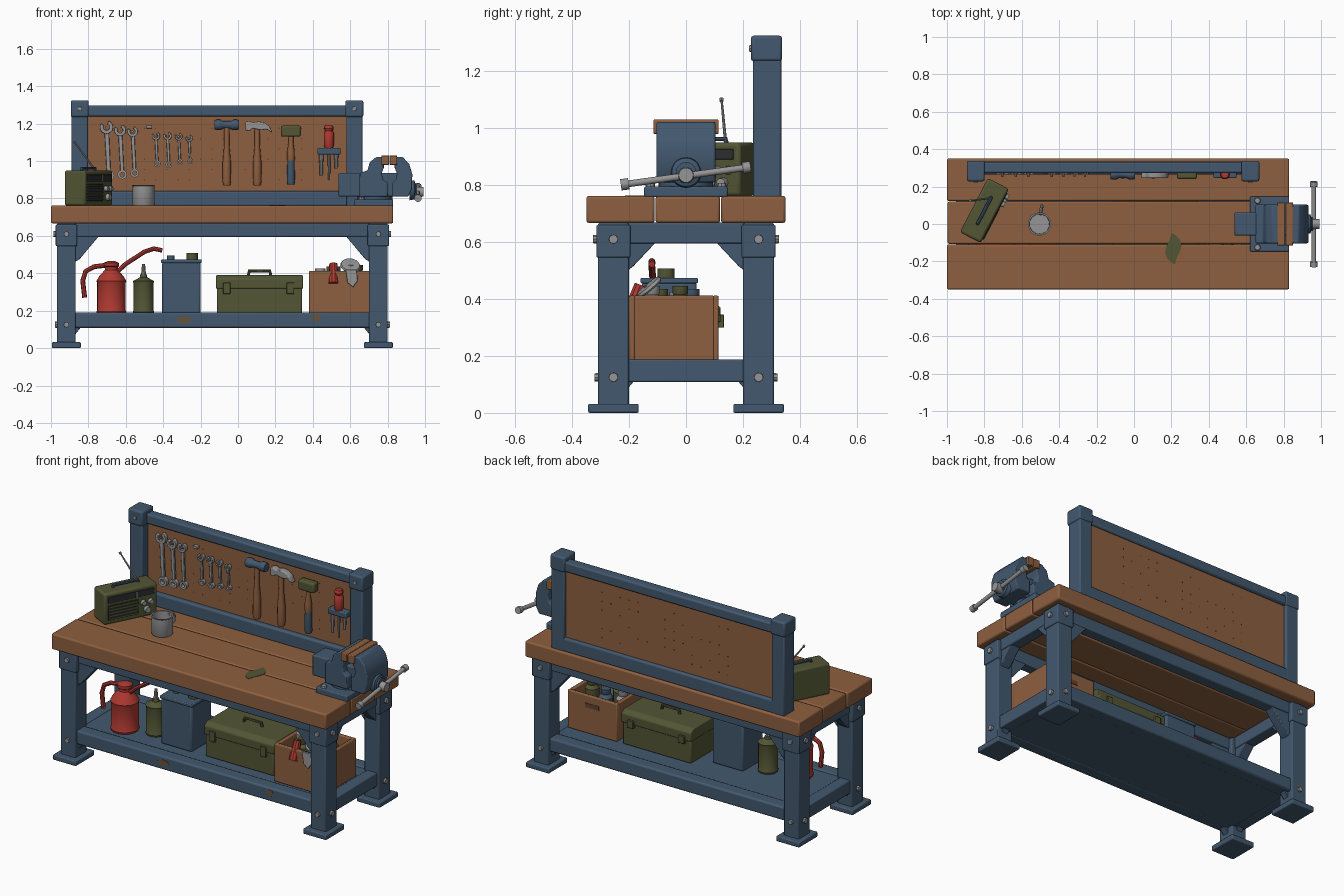
import bpy, bmesh, math, random
from mathutils import Vector, Matrix
random.seed(3)

def material(name, c):
    m = bpy.data.materials.new(name)
    m.diffuse_color = (*c, 1)
    return m
BLUE = material("painted blue steel", (0.055, 0.098, 0.158))
WOOD = material("worn wood", (0.27, 0.115, 0.05))
DARKWOOD = material("dark wood", (0.13, 0.055, 0.025))
RED = material("red paint", (0.42, 0.04, 0.03))
OLIVE = material("olive paint", (0.085, 0.092, 0.035))
STEEL = material("bare steel", (0.30, 0.30, 0.30))
DARK = material("dark metal", (0.025, 0.027, 0.03))
RUST = material("rust", (0.14, 0.085, 0.04))

def finish(name, mat, bm, bev=0):
    bmesh.ops.recalc_face_normals(bm, faces=bm.faces)
    me = bpy.data.meshes.new(name)
    bm.to_mesh(me)
    bm.free()
    me.materials.append(mat)
    ob = bpy.data.objects.new(name, me)
    bpy.context.collection.objects.link(ob)
    if bev:
        b = ob.modifiers.new("bevel", 'BEVEL')
        b.width, b.segments, b.limit_method = bev, 2, 'ANGLE'
    return ob

def prism(name, mat, pts, axis, lo, hi, bev=0):
    put = {'x': lambda a, b: (lo, a, b), 'y': lambda a, b: (a, lo, b), 'z': lambda a, b: (a, b, lo)}[axis]
    bm = bmesh.new()
    f = bm.faces.new([bm.verts.new(put(*p)) for p in pts])
    r = bmesh.ops.extrude_face_region(bm, geom=[f])
    d = Vector([(hi - lo) if a == axis else 0 for a in 'xyz'])
    bmesh.ops.translate(bm, vec=d, verts=[v for v in r['geom'] if isinstance(v, bmesh.types.BMVert)])
    return finish(name, mat, bm, bev)

def box(name, mat, x0, x1, y0, y1, z0, z1, bev=0.006):
    return prism(name, mat, [(x0, y0), (x1, y0), (x1, y1), (x0, y1)], 'z', z0, z1, bev)

def lathe(name, mat, prof, p0, p1=None, n=20):
    # prof: (radius, distance along the axis from p0 towards p1)
    p0 = Vector(p0)
    d = (Vector(p1) - p0).normalized() if p1 else Vector((0, 0, 1))
    M = Matrix.Translation(p0) @ d.to_track_quat('Z', 'Y').to_matrix().to_4x4()
    bm = bmesh.new()
    rings = [[bm.verts.new(M @ Vector((r * math.cos(2 * math.pi * i / n), r * math.sin(2 * math.pi * i / n), h)))
              for i in range(n)] for r, h in prof]
    for a, b in zip(rings, rings[1:]):
        for i in range(n):
            bm.faces.new((a[i], a[(i + 1) % n], b[(i + 1) % n], b[i]))
    bm.faces.new(rings[0])
    bm.faces.new(rings[-1])
    return finish(name, mat, bm)

def rod(name, mat, p0, p1, r, r2=None, n=14):
    return lathe(name, mat, [(r, 0), (r if r2 is None else r2, (Vector(p1) - Vector(p0)).length)], p0, p1, n)

def tube(name, mat, pts, r):
    cu = bpy.data.curves.new(name, 'CURVE')
    cu.dimensions, cu.bevel_depth, cu.bevel_resolution, cu.use_fill_caps = '3D', r, 2, True
    s = cu.splines.new('POLY')
    s.points.add(len(pts) - 1)
    for q, p in zip(s.points, pts):
        q.co = (*p, 1)
    ob = bpy.data.objects.new(name, cu)
    me = bpy.data.meshes.new_from_object(ob)
    bpy.data.objects.remove(ob)
    me.materials.clear()
    me.materials.append(mat)
    ob = bpy.data.objects.new(name, me)
    bpy.context.collection.objects.link(ob)
    return ob

# Table top planks
for i, (a, b) in enumerate([(-0.35, -0.11), (-0.107, 0.12), (0.123, 0.35)]):
    box(f"top_plank_{i}", WOOD, -1 + 0.004 * (i == 1), 0.83, a, b, 0.667, 0.762, 0.009)
stain = [(0.21 + (0.03 + 0.011 * math.cos(2 * t)) * math.cos(t) + 0.008 * math.sin(3 * t), -0.132 + 0.083 * math.sin(t))
         for t in [k * math.pi / 10 for k in range(20)]]
prism("oil_stain", OLIVE, stain, 'z', 0.761, 0.764)

# Legs with feet, collars, bolts and gussets
CX = -0.0835
for sx in (-1, 1):
    for sy in (-1, 1):
        x, y = CX + sx * 0.834, sy * 0.255
        box("leg", BLUE, x - 0.05, x + 0.05, y - 0.054, y + 0.054, 0.02, 0.667)
        box("foot", BLUE, x - 0.077, x + 0.077, y - 0.089, y + 0.089, 0, 0.032)
        box("leg_collar", BLUE, x - 0.057, x + 0.057, y - 0.06, y + 0.06, 0.545, 0.66)
        for z, e in ((0.61, 0.06), (0.125, 0.054)):
            rod("leg_bolt", STEEL, (x, y, z), (x, y + sy * (e + 0.012), z), 0.017, 0.014, 8)
            rod("leg_bolt", STEEL, (x, y, z), (x + sx * (e + 0.008), y, z), 0.019, 0.016, 8)
        ix, iy = x - sx * 0.045, y - sy * 0.05
        prism("long_gusset", BLUE, [(ix, 0.6), (ix, 0.46), (ix - sx * 0.025, 0.475), (ix - sx * 0.13, 0.6)], 'y', y - 0.03, y + 0.03, 0.004)
        prism("side_gusset", BLUE, [(iy, 0.6), (iy, 0.50), (iy - sy * 0.02, 0.515), (iy - sy * 0.10, 0.6)], 'x', x - 0.03, x + 0.03, 0.004)
        prism("lower_gusset", BLUE, [(ix, 0.12), (ix, 0.07), (ix - sx * 0.04, 0.12)], 'y', y - 0.02, y + 0.02, 0.003)
        prism("lower_side_gusset", BLUE, [(iy, 0.12), (iy, 0.085), (iy - sy * 0.03, 0.12)], 'x', x - 0.02, x + 0.02, 0.003)

# Aprons and lower shelf
for s in (-1, 1):
    box("long_apron", BLUE, -0.9, 0.73, s * 0.255 - 0.035, s * 0.255 + 0.035, 0.595, 0.668)
    box("side_apron", BLUE, CX + s * 0.834 - 0.035, CX + s * 0.834 + 0.035, -0.22, 0.22, 0.595, 0.668)
    box("shelf_rail", BLUE, -0.9, 0.73, s * 0.255 - 0.04, s * 0.255 + 0.04, 0.108, 0.19, 0.01)
    box("shelf_side_rail", BLUE, CX + s * 0.834 - 0.035, CX + s * 0.834 + 0.035, -0.22, 0.22, 0.108, 0.188)
box("shelf_plate", BLUE, -0.9, 0.73, -0.24, 0.24, 0.11, 0.183)
for x, z, w in ((-0.29, 0.15, 0.04), (0.42, 0.16, 0.025)):
    prism("rust_patch", RUST, [(x + w * math.cos(t), z + 0.02 * math.sin(t)) for t in range(6)], 'y', -0.297, -0.293)

# Back frame and pegboard
for x in (-0.846, 0.622):
    box("back_post", BLUE, x - 0.043, x + 0.043, 0.235, 0.335, 0.755, 1.3, 0.008)
    box("post_cap", BLUE, x - 0.048, x + 0.048, 0.228, 0.338, 1.235, 1.325, 0.01)
    rod("post_bolt", STEEL, (x, 0.24, 1.28), (x, 0.221, 1.28), 0.013, 0.011, 8)
box("back_top_rail", BLUE, -0.82, 0.6, 0.272, 0.332, 1.238, 1.298, 0.01)
box("back_bottom_rail", BLUE, -0.82, 0.6, 0.265, 0.335, 0.757, 0.84, 0.01)
box("pegboard", WOOD, -0.82, 0.6, 0.292, 0.316, 0.82, 1.25, 0)
for i in range(15):
    for j in range(6):
        if random.random() < 0.55:
            x, z = -0.5 + i * 0.06, 0.9 + j * 0.055
            rod("peg_hole", DARKWOOD, (x, 0.2905, z), (x, 0.3175, z), 0.004, None, 6)

# Wrenches
def arc(cx, cz, ri, ro, a0, a1, n=16):
    A = [math.radians(a0 + (a1 - a0) * k / n) for k in range(n + 1)]
    return [(cx + ro * math.cos(a), cz + ro * math.sin(a)) for a in A] + \
           [(cx + ri * math.cos(a), cz + ri * math.sin(a)) for a in reversed(A)]
def wrench(x, ztop, L, s, tilt):
    def turn(pts):
        c, q = math.cos(tilt), math.sin(tilt)
        return [(x + a * c - b * q, ztop + a * q + b * c) for a, b in pts]
    w = s * 0.36
    prism("wrench_shaft", STEEL, turn([(-w, -1.6 * s), (w, -1.6 * s), (w * 0.9, -L + 1.3 * s), (-w * 0.9, -L + 1.3 * s)]), 'y', 0.27, 0.284, 0.003)
    prism("wrench_jaw", STEEL, turn(arc(0, -s, 0.48 * s, 1.05 * s, 142, 428)), 'y', 0.264, 0.286, 0.002)
    prism("wrench_ring", STEEL, turn(arc(0, -L + 0.75 * s, 0.42 * s, 0.85 * s, 90.5, 449.5, 20)), 'y', 0.264, 0.286)
    rod("wrench_peg", STEEL, (x, 0.25, ztop - s), (x, 0.3, ztop - s), 0.006, None, 8)
for x, z, L, s in ((-0.705, 1.215, 0.32, 0.034), (-0.632, 1.195, 0.29, 0.03), (-0.565, 1.185, 0.27, 0.027),
                   (-0.44, 1.155, 0.185, 0.021), (-0.378, 1.155, 0.19, 0.021), (-0.318, 1.15, 0.17, 0.019), (-0.262, 1.14, 0.155, 0.018)):
    wrench(x, z, L, s, 0.05)
box("tool_hook", STEEL, -0.49, -0.46, 0.27, 0.295, 1.175, 1.19, 0.002)

# Hammers
def handle(name, mat, x, z0, z1, w=0.02):
    h = z1 - z0
    return lathe(name, mat, [(w * 0.9, 0), (w * 1.15, 0.02), (w * 1.1, h * 0.4), (w * 0.7, h * 0.7), (w * 0.75, h)], (x, 0.265, z0), n=12)
handle("mallet_handle", WOOD, -0.06, 0.87, 1.18)
handle("claw_hammer_handle", WOOD, 0.103, 0.87, 1.18)
handle("club_hammer_handle", WOOD, 0.283, 0.99, 1.15, 0.018)
lathe("club_hammer_grip", BLUE, [(0.018, 0), (0.022, 0.015), (0.019, 0.13)], (0.283, 0.265, 0.875), n=12)
lathe("mallet_head", BLUE, [(0.024, 0), (0.028, 0.01), (0.028, 0.03), (0.02, 0.045), (0.02, 0.085), (0.028, 0.1), (0.028, 0.12), (0.024, 0.13)],
      (-0.125, 0.265, 1.193), (0, 0.265, 1.193))
prism("claw_hammer_head", STEEL, [(0.04, 1.165), (0.06, 1.16), (0.08, 1.175), (0.125, 1.165), (0.155, 1.17), (0.185, 1.15),
      (0.17, 1.185), (0.14, 1.207), (0.11, 1.212), (0.08, 1.205), (0.06, 1.215), (0.04, 1.21)], 'y', 0.245, 0.285, 0.005)
box("club_hammer_head", OLIVE, 0.23, 0.336, 0.24, 0.29, 1.13, 1.19, 0.01)

# Screwdriver rack
box("driver_rack", BLUE, 0.425, 0.548, 0.245, 0.295, 1.035, 1.07)
lathe("red_driver_handle", RED, [(0.02, 0), (0.027, 0.02), (0.027, 0.085), (0.02, 0.095), (0.026, 0.11), (0.02, 0.125)], (0.486, 0.265, 1.065), n=10)
for x, z, r in ((0.445, 0.92, 0.013), (0.487, 0.9, 0.009), (0.525, 0.96, 0.013)):
    rod("driver_shaft", STEEL, (x, 0.265, 1.05), (x, 0.265, z), r, r * 0.6, 8)

# Bench vise
box("vise_base", BLUE, 0.62, 0.83, -0.147, 0.147, 0.758, 0.795)
rod("vise_swivel", BLUE, (0.73, 0, 0.78), (0.73, 0, 0.825), 0.095, None, 24)
for y in (-0.125, 0.125):
    rod("vise_base_bolt", STEEL, (0.66, y, 0.79), (0.66, y, 0.808), 0.018, 0.015, 8)
box("vise_slide", BLUE, 0.537, 0.86, -0.062, 0.062, 0.81, 0.935, 0.008)
prism("vise_fixed_jaw", BLUE, [(0.65, 0.81), (0.80, 0.81), (0.80, 0.885), (0.775, 0.9), (0.768, 0.935), (0.78, 0.965), (0.78, 1.022),
      (0.74, 1.022), (0.705, 0.995), (0.692, 0.95), (0.65, 0.935)], 'y', -0.103, 0.103, 0.006)
prism("vise_moving_jaw", BLUE, [(0.825, 0.81), (0.91, 0.81), (0.93, 0.85), (0.932, 0.93), (0.915, 0.985), (0.88, 1.022),
      (0.837, 1.022), (0.837, 0.965), (0.85, 0.935), (0.845, 0.9), (0.825, 0.885)], 'y', -0.103, 0.103, 0.006)
for a in (0.766, 0.81):
    box("vise_jaw_pad", WOOD, a, a + 0.041, -0.115, 0.115, 0.98, 1.03, 0.004)
lathe("vise_collar", BLUE, [(0.055, 0), (0.05, 0.025), (0.036, 0.03), (0.036, 0.04)], (0.918, 0, 0.845), (1, 0, 0.845))
rod("vise_screw", STEEL, (0.93, 0, 0.835), (0.992, 0, 0.835), 0.03, 0.026)
A, B = Vector((0.962, -0.215, 0.803)), Vector((0.962, 0.213, 0.862))
rod("vise_handle", STEEL, A, B, 0.012)
for p in (A, B):
    d = (B - A).normalized() * 0.014
    rod("vise_handle_knob", STEEL, p - d, p + d, 0.02, None, 12)

# Radio, built at the origin and then turned into place
radio = [box("radio_body", OLIVE, -0.163, 0.163, -0.063, 0.063, 0, 0.188, 0.012),
         box("radio_dial", DARK, -0.14, 0.14, -0.067, -0.06, 0.128, 0.165, 0.002),
         box("radio_speaker", DARK, -0.14, 0.045, -0.066, -0.06, 0.025, 0.115, 0.002),
         box("radio_tuning_needle", STEEL, 0.03, 0.036, -0.069, -0.06, 0.13, 0.163, 0),
         tube("radio_handle", BLUE, [(-0.08, 0, 0.18), (-0.075, 0, 0.2), (0.075, 0, 0.2), (0.08, 0, 0.18)], 0.009)]
for k in range(5):
    radio.append(box("radio_slat", OLIVE, -0.138, 0.043, -0.07, -0.06, 0.03 + k * 0.018, 0.038 + k * 0.018, 0))
for x, z, r in ((0.075, 0.09, 0.016), (0.12, 0.09, 0.016), (0.098, 0.045, 0.02)):
    radio.append(rod("radio_knob", STEEL, (x, -0.06, z), (x, -0.082, z), r, r * 0.85))
M = Matrix.Translation((-0.8, 0.072, 0.762)) @ Matrix.Rotation(math.radians(62.6), 4, 'Z')
for o in radio:
    o.data.transform(M)
rod("radio_antenna", STEEL, (-0.755, 0.14, 0.94), (-0.873, 0.125, 1.1), 0.006, 0.004, 8)
rod("antenna_tip", STEEL, (-0.87, 0.125, 1.095), (-0.876, 0.125, 1.105), 0.007, None, 8)

# Mug
lathe("mug", STEEL, [(0.056, 0), (0.06, 0.006), (0.058, 0.105), (0.062, 0.11), (0.054, 0.11), (0.052, 0.015)], (-0.505, 0, 0.762), n=24)
tube("mug_handle", STEEL, [(-0.5, 0.05, 0.855), (-0.495, 0.085, 0.855), (-0.493, 0.097, 0.835), (-0.493, 0.095, 0.805), (-0.5, 0.05, 0.785)], 0.009)

# Red oil can
lathe("oil_can", RED, [(0.076, 0), (0.08, 0.012), (0.076, 0.02), (0.076, 0.165), (0.08, 0.175), (0.066, 0.2), (0.035, 0.235), (0.035, 0.25), (0.042, 0.255), (0.042, 0.272), (0.02, 0.282)],
      (-0.677, -0.11, 0.183), n=24)
tube("oil_can_handle", RED, [(-0.69, -0.11, 0.445), (-0.77, -0.11, 0.435), (-0.815, -0.11, 0.41), (-0.83, -0.11, 0.36), (-0.82, -0.11, 0.27)], 0.013)
tube("oil_can_spout", RED, [(-0.655, -0.11, 0.40), (-0.6, -0.115, 0.45), (-0.5, -0.12, 0.515), (-0.45, -0.12, 0.532), (-0.405, -0.12, 0.522)], 0.012)

# Small olive can and blue canister
lathe("small_can", OLIVE, [(0.054, 0), (0.057, 0.01), (0.054, 0.017), (0.054, 0.165), (0.057, 0.175), (0.02, 0.195), (0.018, 0.21)], (-0.505, -0.06, 0.183))
rod("small_can_nozzle", STEEL, (-0.505, -0.06, 0.385), (-0.505, -0.06, 0.45), 0.014, 0.008, 10)
box("canister", BLUE, -0.406, -0.2, -0.155, 0.037, 0.183, 0.46, 0.01)
box("canister_rim", BLUE, -0.411, -0.195, -0.16, 0.042, 0.455, 0.474, 0.005)
rod("canister_cap", OLIVE, (-0.245, -0.07, 0.47), (-0.245, -0.07, 0.508), 0.03)
rod("canister_small_cap", BLUE, (-0.36, -0.07, 0.47), (-0.36, -0.07, 0.495), 0.02)

# Toolbox
box("toolbox_body", OLIVE, -0.113, 0.343, -0.15, 0.115, 0.183, 0.325, 0.008)
prism("toolbox_lid", OLIVE, [(-0.157, 0.318), (0.122, 0.318), (0.122, 0.37), (0.095, 0.39), (-0.13, 0.39), (-0.157, 0.37)], 'x', -0.118, 0.348, 0.006)
tube("toolbox_handle", OLIVE, [(0.055, -0.02, 0.385), (0.06, -0.02, 0.412), (0.17, -0.02, 0.412), (0.175, -0.02, 0.385)], 0.009)
for x in (-0.06, 0.28):
    box("toolbox_latch", OLIVE, x - 0.02, x + 0.02, -0.166, -0.14, 0.29, 0.35, 0.003)
    box("toolbox_hinge", OLIVE, x - 0.02, x + 0.02, 0.11, 0.134, 0.3, 0.345, 0.003)

# Crate with bits and pieces
box("crate_bottom", WOOD, 0.385, 0.705, -0.195, 0.11, 0.183, 0.21)
for s in (0, 1):
    box("crate_long_wall", WOOD, 0.38, 0.71, -0.2 + s * 0.293, -0.178 + s * 0.293, 0.183, 0.412)
    box("crate_end_wall", WOOD, 0.38 + s * 0.308, 0.402 + s * 0.308, -0.185, 0.1, 0.183, 0.412)
box("crate_hand_slot", DARKWOOD, 0.5, 0.59, 0.112, 0.118, 0.34, 0.365, 0)
for x, y, z, m in ((0.5, -0.09, 0.43, OLIVE), (0.6, -0.12, 0.44, STEEL), (0.64, -0.02, 0.44, OLIVE), (0.52, 0.02, 0.43, BLUE), (0.44, -0.03, 0.42, STEEL)):
    lathe("crate_jar", m, [(0.036, 0), (0.04, 0.01), (0.04, z - 0.255), (0.025, z - 0.235), (0.028, z - 0.23), (0.028, z - 0.205)], (x, y, 0.21), n=14)
lathe("crate_gear", STEEL, [(0.05, 0), (0.055, 0.006), (0.05, 0.016), (0.02, 0.018)], (0.6, -0.125, 0.435), (0.61, -0.18, 0.5), n=16)
rod("crate_red_handle", RED, (0.51, -0.2, 0.345), (0.51, -0.16, 0.45), 0.026, 0.022, 10)
prism("crate_hanging_tool", STEEL, [(0.575, 0.42), (0.635, 0.42), (0.64, 0.36), (0.615, 0.325), (0.585, 0.35)], 'y', -0.215, -0.2, 0.003)

# Smooth shading that keeps edges sharp
bpy.ops.object.select_all(action='SELECT')
bpy.context.view_layer.objects.active = bpy.context.selected_objects[0]
bpy.ops.object.shade_smooth_by_angle(angle=math.radians(35))
